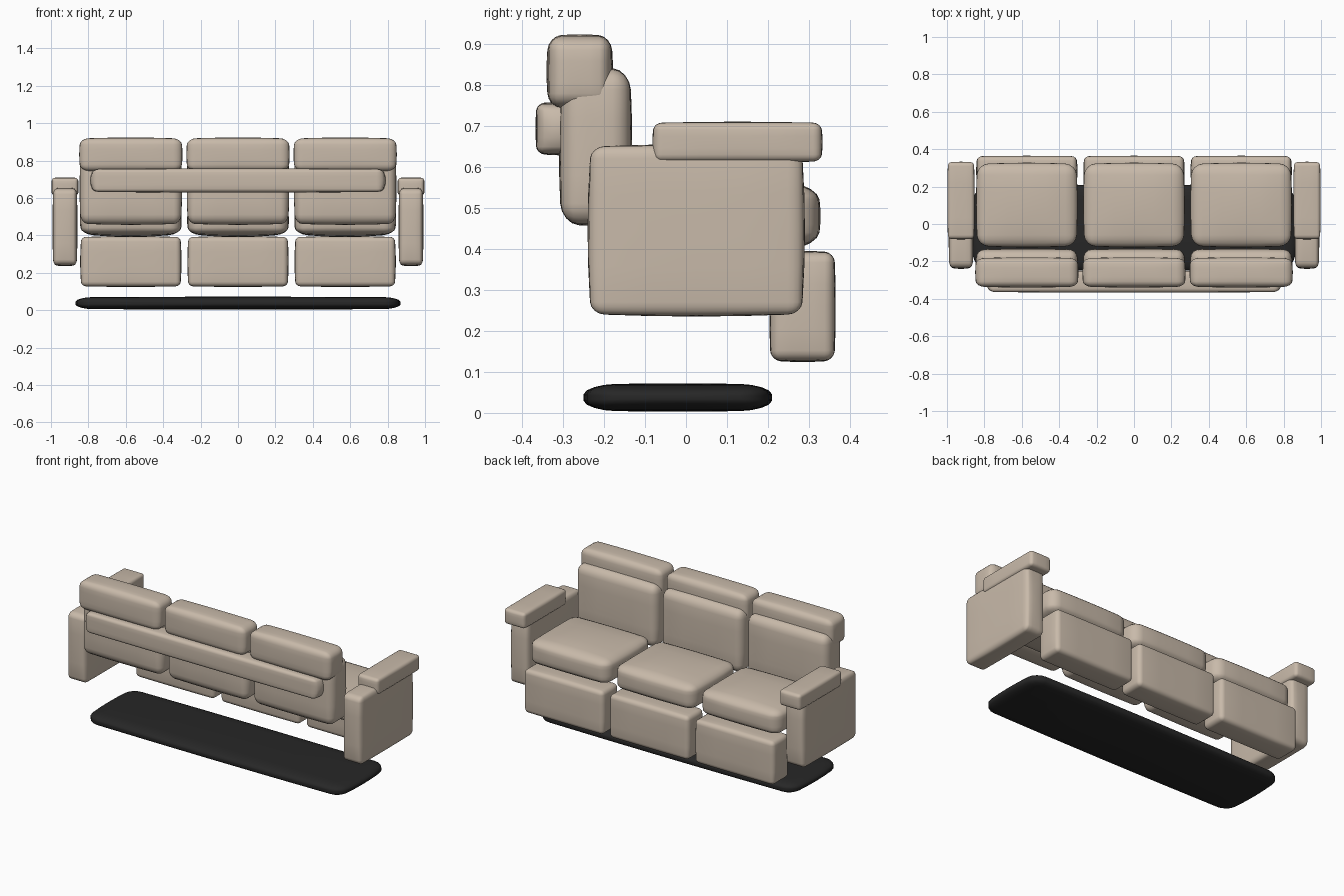
import bpy, bmesh, math
from mathutils import Vector

if "Cube" in bpy.data.objects:
    bpy.data.objects.remove(bpy.data.objects["Cube"])


def material(name, rgb):
    m = bpy.data.materials.new(name)
    m.diffuse_color = (*rgb, 1)
    m.use_nodes = True
    m.node_tree.nodes["Principled BSDF"].inputs["Base Color"].default_value = m.diffuse_color
    return m


FABRIC = material("beige_upholstery", (0.58, 0.49, 0.40))
BLACK = material("black_base", (0.02, 0.02, 0.02))


def cushion(name, lo, hi, radius, puff=(0, 0, 0), mat=FABRIC):
    """Rounded box between lo and hi, each axis with its own radius and crown."""
    lo, hi = Vector(lo), Vector(hi)
    half, centre = (hi - lo) / 2, (hi + lo) / 2
    bm = bmesh.new()
    bmesh.ops.create_cube(bm, size=2)
    bmesh.ops.subdivide_edges(bm, edges=bm.edges[:], cuts=7, use_grid_fill=True)
    corner = {2: 0.0, 3: math.tan(math.pi / 8), 4: 1.0}
    for v in bm.verts:
        core, d = Vector(), Vector()
        for a in range(3):
            k = round(v.co[a] * 4)
            s = math.copysign(1, k)
            core[a] = (half[a] - radius[a]) * s * min(abs(k), 2) / 2
            d[a] = s * corner.get(abs(k), 0)
        d.normalize()
        p = core + Vector([d[a] * radius[a] for a in range(3)])
        u = [min(1, abs(p[a] / half[a])) for a in range(3)]
        for a in range(3):
            b, c = (a + 1) % 3, (a + 2) % 3
            p[a] *= 1 - puff[a] / half[a] * (1 - (1 - u[b] ** 2) * (1 - u[c] ** 2))
        v.co = p + centre
    bmesh.ops.recalc_face_normals(bm, faces=bm.faces[:])
    me = bpy.data.meshes.new(name)
    bm.to_mesh(me)
    bm.free()
    me.materials.append(mat)
    ob = bpy.data.objects.new(name, me)
    bpy.context.collection.objects.link(ob)
    bpy.context.view_layer.objects.active = ob
    ob.select_set(True)
    bpy.ops.object.shade_smooth_by_angle(angle=math.radians(35))
    ob.select_set(False)
    return ob


# floor plinth
cushion("base", (-0.87, -0.25, 0.003), (0.87, 0.21, 0.072), (0.07, 0.07, 0.025),
        (0.02, 0.01, 0.003), BLACK)

# three places, each with footrest, seat, backrest and headrest
for side, x in (("left", -0.573), ("middle", 0.0), ("right", 0.573)):
    cushion(side + "_footrest", (x - 0.271, 0.203, 0.124), (x + 0.271, 0.365, 0.395),
            (0.025, 0.025, 0.025), (0.006, 0.003, 0.004))
    cushion(side + "_seat", (x - 0.272, -0.125, 0.39), (x + 0.272, 0.328, 0.57),
            (0.06, 0.06, 0.04), (0.008, 0.008, 0.018))
    cushion(side + "_backrest", (x - 0.274, -0.31, 0.456), (x + 0.274, -0.131, 0.842),
            (0.04, 0.045, 0.05), (0.006, 0.006, 0.006))
    cushion(side + "_headrest", (x - 0.276, -0.34, 0.74), (x + 0.276, -0.178, 0.923),
            (0.045, 0.03, 0.035), (0.006, 0.005, 0.006))

# rail across the back
cushion("rear_rail", (-0.79, -0.367, 0.628), (0.79, -0.25, 0.758),
        (0.03, 0.02, 0.018), (0.02, 0.003, 0.004))

# armrests with pads
for side, x in (("left", -0.925), ("right", 0.925)):
    cushion(side + "_arm", (x - 0.067, -0.24, 0.235), (x + 0.067, 0.29, 0.655),
            (0.02, 0.035, 0.03), (0.004, 0.008, 0.006))
    cushion(side + "_arm_pad", (x - 0.073, -0.082, 0.61), (x + 0.073, 0.333, 0.71),
            (0.018, 0.02, 0.018), (0.003, 0.004, 0.003))
